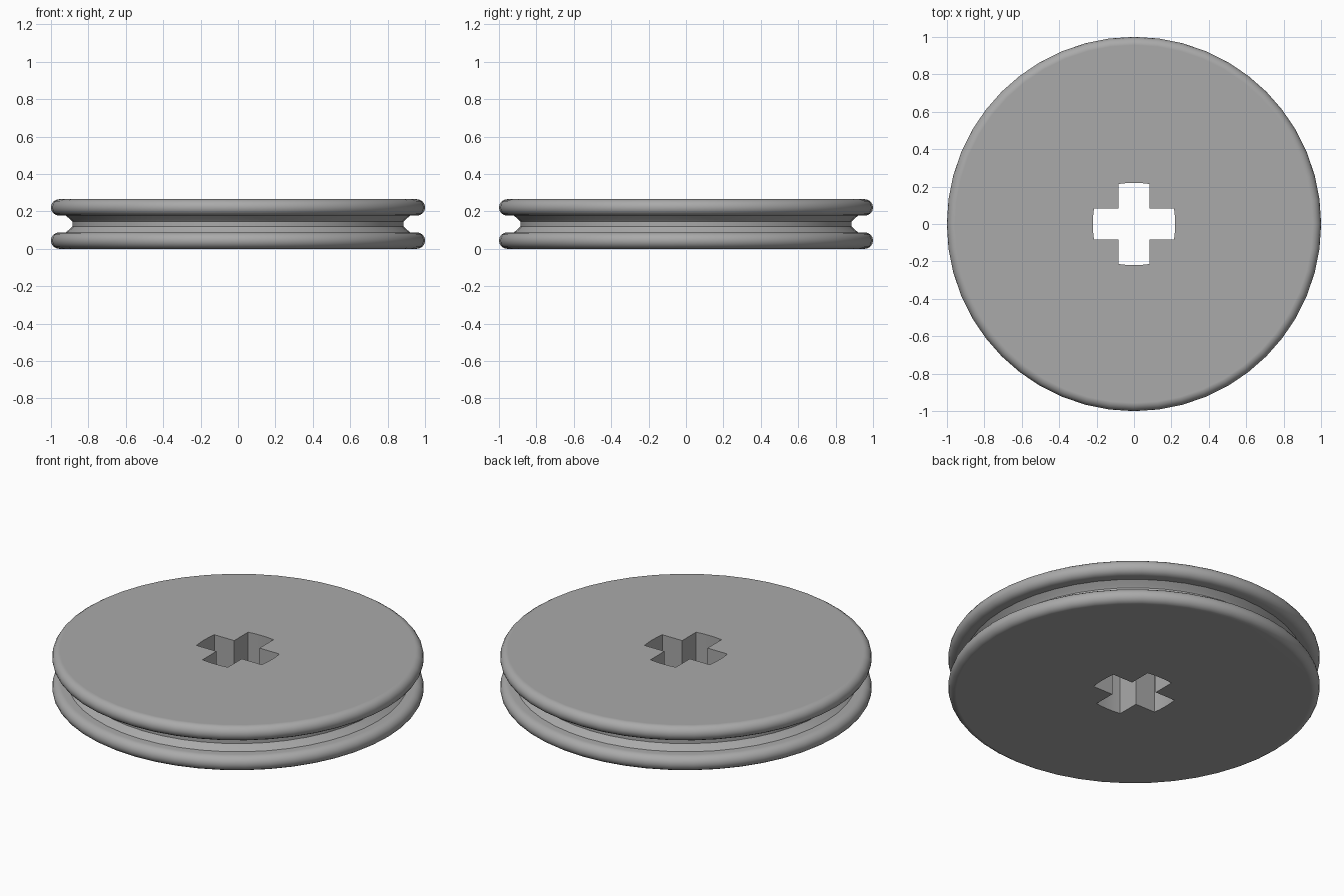
import bpy, bmesh
from math import sin, cos, pi, radians, asin

cube = bpy.data.objects.get("Cube")
if cube:
    bpy.data.objects.remove(cube)

HEIGHT = 0.265
FLANGE = 0.088            # thickness of each flange
ROUND = FLANGE / 2        # rim rounding radius
GROOVE_R = 0.885
SEGMENTS = 48

grey = bpy.data.materials.new("light_grey")
grey.use_nodes = True
colour = (0.4, 0.4, 0.4, 1)
grey.diffuse_color = colour
grey.node_tree.nodes["Principled BSDF"].inputs["Base Color"].default_value = colour


def add_object(name, bm):
    bmesh.ops.recalc_face_normals(bm, faces=bm.faces)
    mesh = bpy.data.meshes.new(name)
    bm.to_mesh(mesh)
    bm.free()
    mesh.materials.append(grey)
    obj = bpy.data.objects.new(name, mesh)
    bpy.context.collection.objects.link(obj)
    return obj


# Half profile: rounded flange rim, then a shallow sloped groove
half = [(1 - ROUND + ROUND * cos(a), ROUND + ROUND * sin(a))
        for a in [radians(-90 + 22.5 * i) for i in range(9)]]
half += [(0.92, FLANGE), (0.895, 0.109), (GROOVE_R, 0.12)]
profile = half + [(r, HEIGHT - z) for r, z in reversed(half)]

# Pulley wheel turned from the profile
bm = bmesh.new()
rings = [[bm.verts.new((r * cos(2 * pi * i / SEGMENTS), r * sin(2 * pi * i / SEGMENTS), z))
          for i in range(SEGMENTS)] for r, z in profile]
for low, high in zip(rings, rings[1:]):
    for i in range(SEGMENTS):
        j = (i + 1) % SEGMENTS
        bm.faces.new((low[i], low[j], high[j], high[i]))
bm.faces.new(rings[0])
bm.faces.new(rings[-1])
wheel = add_object("pulley_wheel", bm)

# Cross-shaped axle hole with slightly curved arm ends
ARM, REACH = 0.083, 0.22
outline = []
for k in range(4):
    turn = k * pi / 2
    spread = asin(ARM / REACH)
    for t in (-1, -0.5, 0, 0.5, 1):
        # flattened arc
        x = REACH - 0.006 * t * t
        y = REACH * sin(spread * t)
        outline.append((x * cos(turn) - y * sin(turn), x * sin(turn) + y * cos(turn)))
    outline.append((ARM * cos(turn) - ARM * sin(turn), ARM * sin(turn) + ARM * cos(turn)))
bm = bmesh.new()
base = bm.faces.new([bm.verts.new((x, y, -0.1)) for x, y in outline])
grown = bmesh.ops.extrude_face_region(bm, geom=[base])
bmesh.ops.translate(bm, vec=(0, 0, HEIGHT + 0.2),
                    verts=[v for v in grown["geom"] if isinstance(v, bmesh.types.BMVert)])
cutter = add_object("axle_hole_cutter", bm)

# Cut the hole, then remove the cutter
cut = wheel.modifiers.new("axle_hole", "BOOLEAN")
cut.operation = "DIFFERENCE"
cut.solver = "EXACT"
cut.object = cutter
bpy.ops.object.select_all(action="DESELECT")
wheel.select_set(True)
bpy.context.view_layer.objects.active = wheel
bpy.ops.object.modifier_apply(modifier=cut.name)
bpy.data.objects.remove(cutter)

# Smooth rims, crisp edges and evenly shaded flat sides
bpy.ops.object.shade_smooth_by_angle(angle=radians(30))
normals = wheel.modifiers.new("even_normals", "WEIGHTED_NORMAL")
normals.keep_sharp = True
